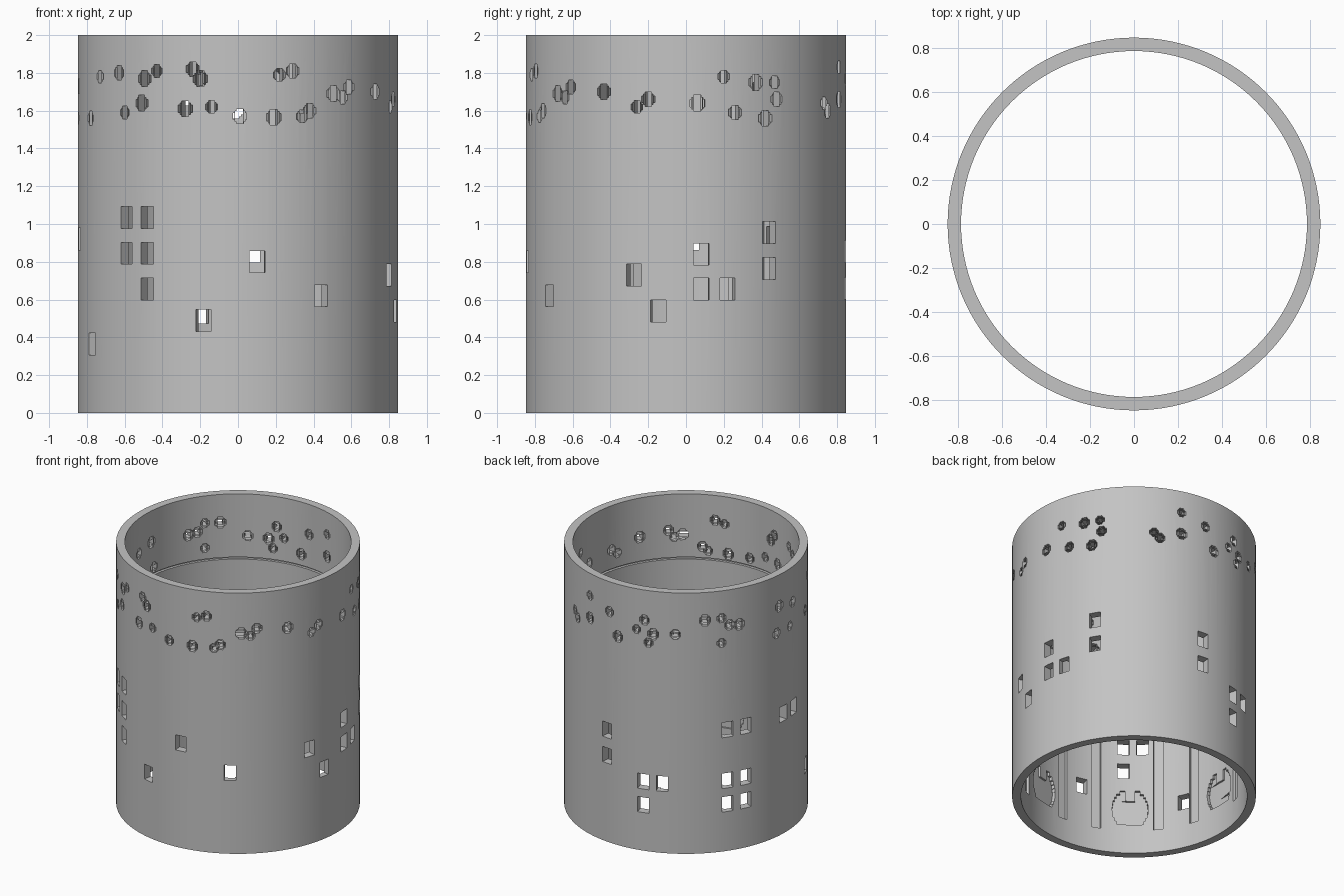
import bpy, bmesh
from math import sin, cos, pi, radians, degrees, asin, sqrt
from mathutils import Matrix, Vector

if "Cube" in bpy.data.objects:
    bpy.data.objects.remove(bpy.data.objects["Cube"])

OUTER, INNER = 0.847, 0.786

grey = bpy.data.materials.new("light_grey")
grey.use_nodes = True
grey.diffuse_color = (0.55, 0.55, 0.55, 1)
grey.node_tree.nodes["Principled BSDF"].inputs["Base Color"].default_value = grey.diffuse_color


def make_object(name, bm):
    bmesh.ops.recalc_face_normals(bm, faces=bm.faces)
    mesh = bpy.data.meshes.new(name)
    bm.to_mesh(mesh)
    bm.free()
    mesh.materials.append(grey)
    obj = bpy.data.objects.new(name, mesh)
    bpy.context.scene.collection.objects.link(obj)
    return obj


def lathe(name, profile, sides=128):
    bm = bmesh.new()
    rings = [[bm.verts.new((r * sin(2 * pi * i / sides), -r * cos(2 * pi * i / sides), z))
              for i in range(sides)] for r, z in profile]
    for a, b in zip(rings, rings[1:] + rings[:1]):
        for i in range(sides):
            j = (i + 1) % sides
            bm.faces.new((a[i], a[j], b[j], b[i]))
    return make_object(name, bm)


# Box pointing out of the wall; angle runs from the front towards +x
def wall_box(bm, angle, z, width, height, offset=0.0, r_in=0.7, r_out=0.9):
    m = (Matrix.Rotation(radians(angle), 4, "Z")
         @ Matrix.Translation((offset, -(r_in + r_out) / 2, z))
         @ Matrix.Diagonal((width, r_out - r_in, height, 1)))
    bmesh.ops.create_cube(bm, size=1, matrix=m)


def cut(target, bm, name):
    cutter = make_object(name, bm)
    cutter.hide_render = True
    mod = target.modifiers.new(name, "BOOLEAN")
    mod.operation, mod.solver, mod.use_self = "DIFFERENCE", "EXACT", True
    mod.object = cutter
    bpy.context.view_layer.objects.active = target
    bpy.ops.object.modifier_apply(modifier=name)
    bpy.data.objects.remove(cutter)


# Tube wall with a thin groove around the inside
wall = lathe("lantern_wall", [
    (OUTER, 0), (OUTER, 2), (INNER, 2), (INNER, 1.515),
    (INNER + 0.02, 1.515), (INNER + 0.02, 1.5), (INNER, 1.5), (INNER, 0)])

# Inner relief: seven repeats of tall strips and a stepped round face
bm = bmesh.new()
for k in range(7):
    turn = k * 360 / 7
    for strip in (-1, -20.5):
        wall_box(bm, strip + turn, 0.62, 0.07, 0.88, r_out=0.803)
    for row in range(10):
        z = 0.24 + row * 0.027
        half = 0.125 * sqrt(1 - ((row - 4) / 6) ** 2)
        gap = 0.035 if row > 6 else 0.0
        if gap:
            for side in (-1, 1):
                wall_box(bm, turn - 38, z, half - gap, 0.027,
                         side * (half + gap) / 2, r_out=0.8)
        else:
            wall_box(bm, turn - 38, z, 2 * half, 0.027, r_out=0.8)
cut(wall, bm, "relief_cutter")

# Windows: angle and the centre heights above it
windows = {
    7: [.80], -12.5: [.49], 31.3: [.62], -66: [.365], -44.3: [1.035, .845],
    -34.6: [1.035, .845, .655], 71: [.73], 80: [.54], 95.5: [.84, .655],
    105: [.655], 121.3: [.955, .765], 174.6: [.855, .66], -165.6: [.53, .35],
    -156.3: [.53], -125: [.93, .54, .36], -115.5: [.93, .54, .36],
    -92: [.92], -82.7: [.92]}
bm = bmesh.new()
for angle, heights in windows.items():
    for z in heights:
        wall_box(bm, angle, z, 0.083, 0.116)
cut(wall, bm, "window_cutter")

# Stars: small stepped crosses, placed by x on the front, y on the side, or angle
front = [(-.73, 1.78), (-.63, 1.8), (-.495, 1.77), (-.43, 1.81), (-.24, 1.82),
         (-.2, 1.77), (.22, 1.79), (.29, 1.81), (-.51, 1.64), (-.6, 1.59),
         (-.78, 1.56), (-.28, 1.61), (-.14, 1.62), (.01, 1.57), (.19, 1.565),
         (.34, 1.57), (.38, 1.6)]
side = [(-.68, 1.69), (-.64, 1.67), (-.61, 1.725), (-.435, 1.7), (-.26, 1.62),
        (-.2, 1.66), (.06, 1.64), (.2, 1.78), (.26, 1.59), (.37, 1.75),
        (.47, 1.75), (.48, 1.66), (.42, 1.56), (.73, 1.64), (.75, 1.6),
        (.81, 1.66), (.81, 1.83)]
back = [(176, 1.77), (181, 1.6), (-169, 1.69), (-165, 1.77), (-160.7, 1.67),
        (-163, 1.6), (-150, 1.68), (-136, 1.785), (-128, 1.79), (-124, 1.73),
        (-119, 1.72), (-128, 1.6), (-97, 1.56), (-95, 1.76), (-86.5, 1.56),
        (-84, 1.73)]
stars = [(degrees(asin(x / OUTER)), z) for x, z in front]
stars += [(90 + degrees(asin(y / OUTER)), z) for y, z in side] + back
bm = bmesh.new()
for n, (angle, z) in enumerate(stars):
    s = 0.064 + 0.008 * (n % 3)
    wall_box(bm, angle, z, s, s * 0.5)
    wall_box(bm, angle, z, s * 0.5, s * 1.05)
    wall_box(bm, angle, z, s * 0.74, s * 0.76)
cut(wall, bm, "star_cutter")

# Smooth curved wall with crisp cut edges
bpy.ops.object.select_all(action="DESELECT")
wall.select_set(True)
bpy.context.view_layer.objects.active = wall
bpy.ops.object.shade_smooth_by_angle(angle=radians(30))
